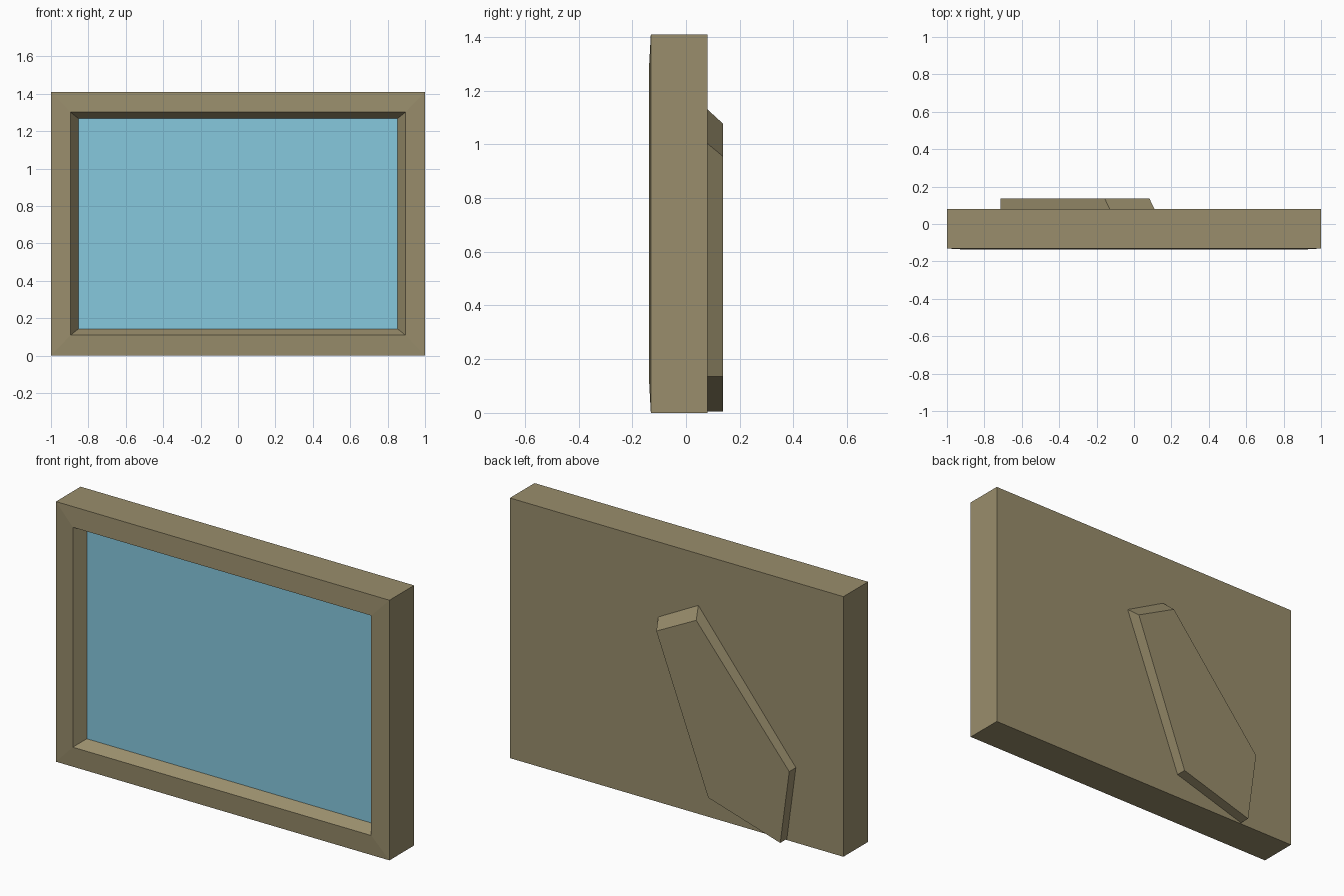
import bpy, bmesh

if "Cube" in bpy.data.objects:
    bpy.data.objects.remove(bpy.data.objects["Cube"])


def material(name, rgb):
    mat = bpy.data.materials.new(name)
    mat.diffuse_color = (*rgb, 1)
    mat.use_nodes = True
    mat.node_tree.nodes["Principled BSDF"].inputs["Base Color"].default_value = mat.diffuse_color
    return mat


def loft(name, rings, mat, cap_first=False, cap_last=False):
    """Join successive closed rings of points with quads and optional end caps."""
    bm = bmesh.new()
    loops = [[bm.verts.new(p) for p in ring] for ring in rings]
    n = len(loops[0])
    for a, b in zip(loops, loops[1:]):
        for i in range(n):
            j = (i + 1) % n
            bm.faces.new((a[i], a[j], b[j], b[i]))
    if cap_first:
        bm.faces.new(loops[0][::-1])
    if cap_last:
        bm.faces.new(loops[-1])
    bmesh.ops.recalc_face_normals(bm, faces=bm.faces)
    mesh = bpy.data.meshes.new(name)
    bm.to_mesh(mesh)
    bm.free()
    mesh.materials.append(mat)
    obj = bpy.data.objects.new(name, mesh)
    bpy.context.collection.objects.link(obj)
    return obj


W, H = 1.0, 1.41
BACK, STAND_BACK = 0.08, 0.137
PICTURE_Y = -0.077


def rect(ix, iz, y):
    """Rectangle inset from the outer frame edge."""
    x, z0, z1 = W - ix, iz, H - iz
    return [(-x, y, z0), (x, y, z0), (x, y, z1), (-x, y, z1)]


wood = material("wood", (0.32, 0.27, 0.15))
blue = material("picture_blue", (0.24, 0.58, 0.73))

# Mitred frame: sloping recess, slightly crowned front, sides and back panel
loft("frame", [rect(0.147, 0.143, PICTURE_Y), rect(0.105, 0.109, -0.137),
               rect(0, 0, -0.131), rect(0, 0, BACK)], wood, cap_last=True)

# Picture panel in the recess
bm = bmesh.new()
bm.faces.new([bm.verts.new(p) for p in rect(0.147, 0.143, PICTURE_Y)])
bm.normal_update()
mesh = bpy.data.meshes.new("picture")
bm.to_mesh(mesh)
bm.free()
mesh.materials.append(blue)
bpy.context.collection.objects.link(bpy.data.objects.new("picture", mesh))

# Slanted stand leg with a chamfered hinge end
foot = [(-0.715, 0.407), (-0.661, 0.006), (-0.229, 0.136)]
base = foot + [(0.11, 1.003), (-0.13, 1.13)]
outer = foot + [(0.082, 0.956), (-0.157, 1.078)]
loft("stand_leg", [[(x, BACK, z) for x, z in base],
                   [(x, STAND_BACK, z) for x, z in outer]],
     wood, cap_first=True, cap_last=True)
